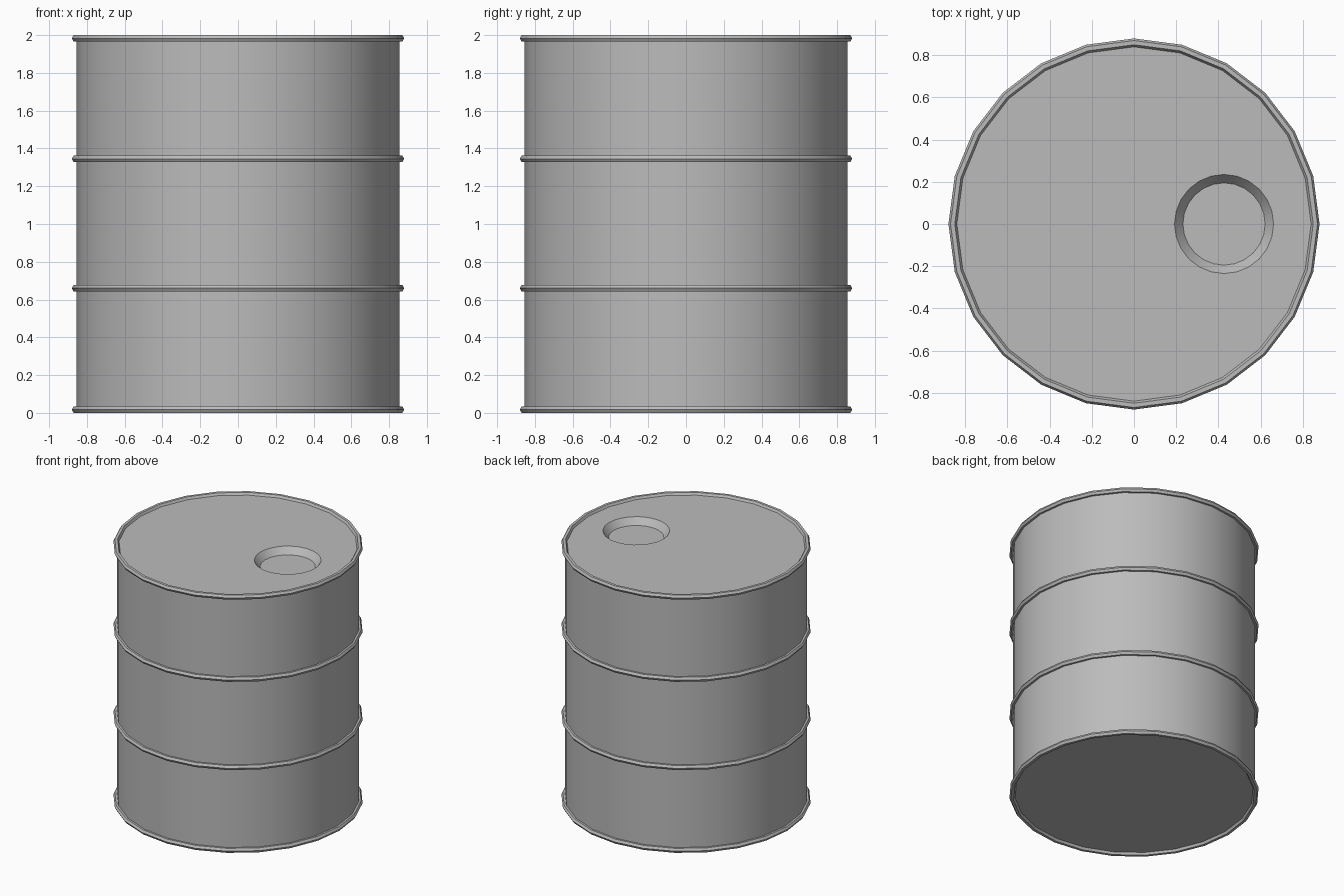
import bpy
import bmesh
from math import cos, sin, pi, radians

cube = bpy.data.objects.get("Cube")
if cube:
    bpy.data.objects.remove(cube, do_unlink=True)

SIDES = 24
BODY_R = 0.855
TUBE_R = 0.02
TUBE_H = TUBE_R * sin(pi / 3)
BOTTOM_Z, TOP_Z = TUBE_H, 2 - TUBE_H

steel = bpy.data.materials.new("grey steel")
steel.use_nodes = True
grey = (0.5, 0.5, 0.5, 1)
steel.diffuse_color = grey
steel.node_tree.nodes["Principled BSDF"].inputs["Base Color"].default_value = grey


def circle(bm, radius, z, x=0, sides=SIDES):
    """Ring of vertices around a vertical axis."""
    return [bm.verts.new((x + radius * cos(2 * pi * i / sides),
                          radius * sin(2 * pi * i / sides), z)) for i in range(sides)]


def bridge(bm, lower, upper):
    """Quads between two rings of equal count."""
    n = len(lower)
    for i in range(n):
        j = (i + 1) % n
        bm.faces.new((lower[i], lower[j], upper[j], upper[i]))


def finish(bm, name):
    bmesh.ops.recalc_face_normals(bm, faces=bm.faces)
    mesh = bpy.data.meshes.new(name)
    bm.to_mesh(mesh)
    bm.free()
    mesh.materials.append(steel)
    obj = bpy.data.objects.new(name, mesh)
    bpy.context.collection.objects.link(obj)
    bpy.ops.object.select_all(action="DESELECT")
    obj.select_set(True)
    bpy.context.view_layer.objects.active = obj
    bpy.ops.object.shade_smooth_by_angle(angle=radians(30))


# Drum body: base, wall, lid and the sunken filler opening in the lid
bm = bmesh.new()
loops = [circle(bm, BODY_R, BOTTOM_Z),
         circle(bm, BODY_R, TOP_Z),
         circle(bm, 0.235, TOP_Z, 0.427),
         circle(bm, 0.195, TOP_Z - 0.05, 0.427)]
bm.faces.new(loops[0][::-1])
for lower, upper in zip(loops, loops[1:]):
    bridge(bm, lower, upper)
bm.faces.new(loops[-1])
finish(bm, "drum_body")

# Six-sided hoops at both rims and around the wall
hoops = {"bottom_rim": BOTTOM_Z, "lower_hoop": 0.66,
         "upper_hoop": 1.345, "top_rim": TOP_Z}
for name, z in hoops.items():
    bm = bmesh.new()
    rings = [circle(bm, 0.86 + TUBE_R * cos(k * pi / 3), z + TUBE_R * sin(k * pi / 3))
             for k in range(6)]
    for k in range(6):
        bridge(bm, rings[k], rings[(k + 1) % 6])
    finish(bm, name)
